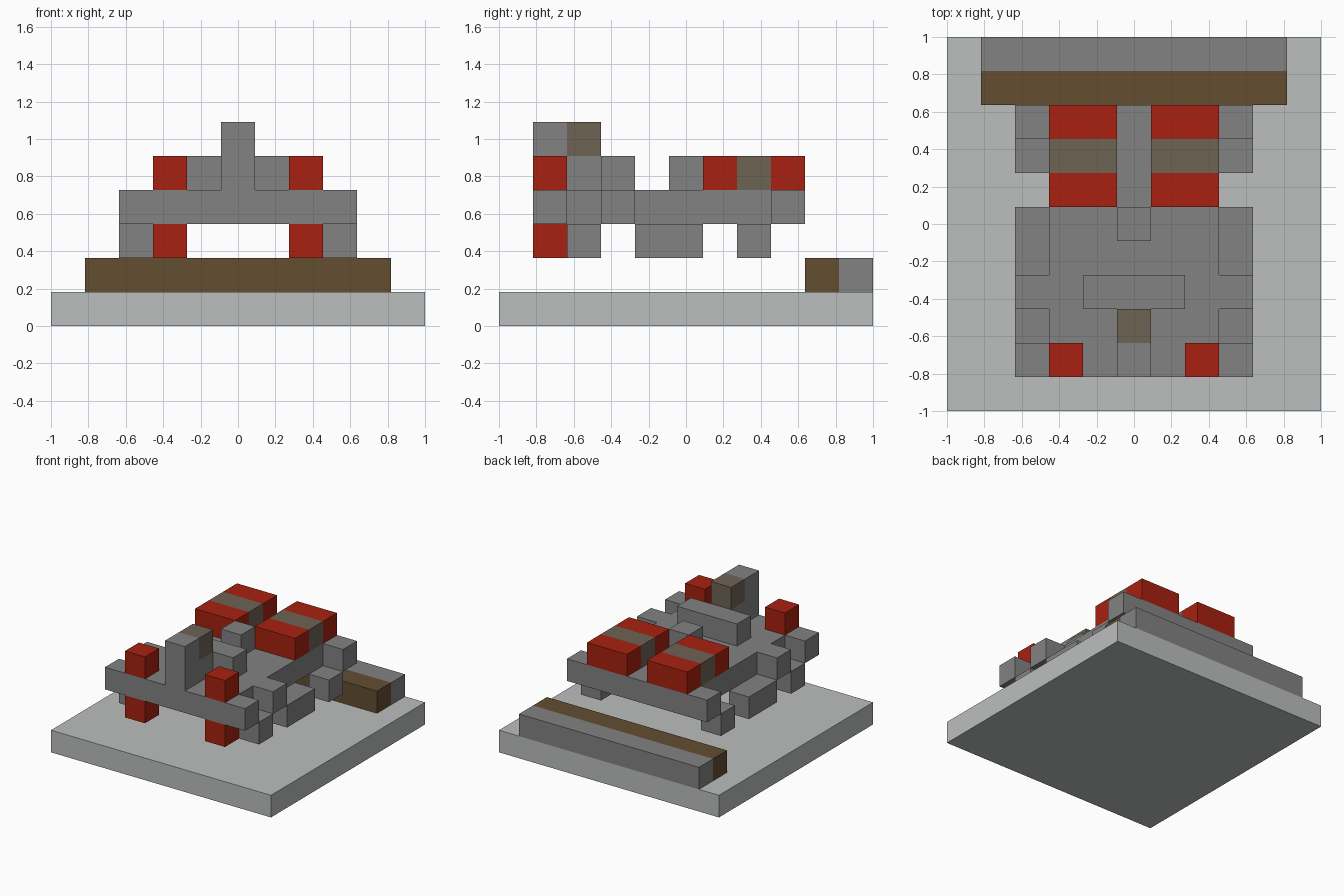
import bpy
import bmesh
from mathutils import Vector

if "Cube" in bpy.data.objects:
    bpy.data.objects.remove(bpy.data.objects["Cube"], do_unlink=True)

U = 2 / 11  # edge length of one block


def material(name, color):
    m = bpy.data.materials.new(name)
    m.use_nodes = True
    m.diffuse_color = (*color, 1)
    m.node_tree.nodes["Principled BSDF"].inputs["Base Color"].default_value = (*color, 1)
    return m


GREY = material("mid grey", (0.225, 0.225, 0.225))
PALE = material("pale grey", (0.50, 0.52, 0.51))
RED = material("red", (0.39, 0.015, 0.005))
BROWN = material("brown", (0.125, 0.074, 0.03))
TAUPE = material("taupe", (0.155, 0.126, 0.087))


def blocks(name, mat, x, y, z, mirror=False):
    """Box filling the inclusive block ranges x, y, z, optionally mirrored across x."""
    lo = Vector((x[0] - 0.5, y[0] - 0.5, z[0])) * U
    hi = Vector((x[1] + 0.5, y[1] + 0.5, z[1] + 1)) * U
    bm = bmesh.new()
    bmesh.ops.create_cube(bm, size=1)
    for v in bm.verts:
        v.co = Vector(v.co[i] * (hi[i] - lo[i]) + (hi[i] + lo[i]) / 2 for i in range(3))
    mesh = bpy.data.meshes.new(name)
    bm.to_mesh(mesh)
    bm.free()
    mesh.materials.append(mat)
    obj = bpy.data.objects.new(name, mesh)
    bpy.context.collection.objects.link(obj)
    if mirror:
        obj.modifiers.new("mirror", "MIRROR").use_mirror_merge = False
    return obj


# Ground slab and low two-tone wall at the back
blocks("base_slab", PALE, (-5, 5), (-5, 5), (0, 0))
blocks("wall_front", BROWN, (-4, 4), (4, 4), (1, 1))
blocks("wall_back", GREY, (-4, 4), (5, 5), (1, 1))

# Floating body deck with cross bars
blocks("front_bar", GREY, (-3, 3), (-4, -4), (3, 3))
blocks("front_deck", GREY, (-2, 2), (-3, -3), (3, 3))
blocks("side_wing_bar", GREY, (-3, 3), (-2, -2), (3, 3))
blocks("main_deck", GREY, (-2, 2), (-1, 2), (3, 3))
blocks("rear_bar", GREY, (-3, 3), (3, 3), (3, 3))

# Underside pods on both sides
blocks("front_pod", GREY, (3, 3), (-3, -3), (2, 2), True)
blocks("middle_pod", GREY, (3, 3), (-1, 0), (2, 2), True)
blocks("rear_pod", GREY, (3, 3), (2, 2), (2, 2), True)

# Red blocks above and below the front bar
blocks("upper_front_block", RED, (2, 2), (-4, -4), (4, 4), True)
blocks("lower_front_block", RED, (2, 2), (-4, -4), (2, 2), True)

# Front post with its backing, console and rear rest
blocks("front_post", GREY, (0, 0), (-4, -4), (4, 5))
blocks("post_support", GREY, (0, 0), (-3, -3), (4, 4))
blocks("post_cap", TAUPE, (0, 0), (-3, -3), (5, 5))
blocks("console", GREY, (-1, 1), (-2, -2), (4, 4))
blocks("center_rest", GREY, (0, 0), (0, 0), (4, 4))

# Banded rear boxes
for part, mat, row in (("front", RED, 1), ("band", TAUPE, 2), ("back", RED, 3)):
    blocks("rear_box_" + part, mat, (1, 2), (row, row), (4, 4), True)
